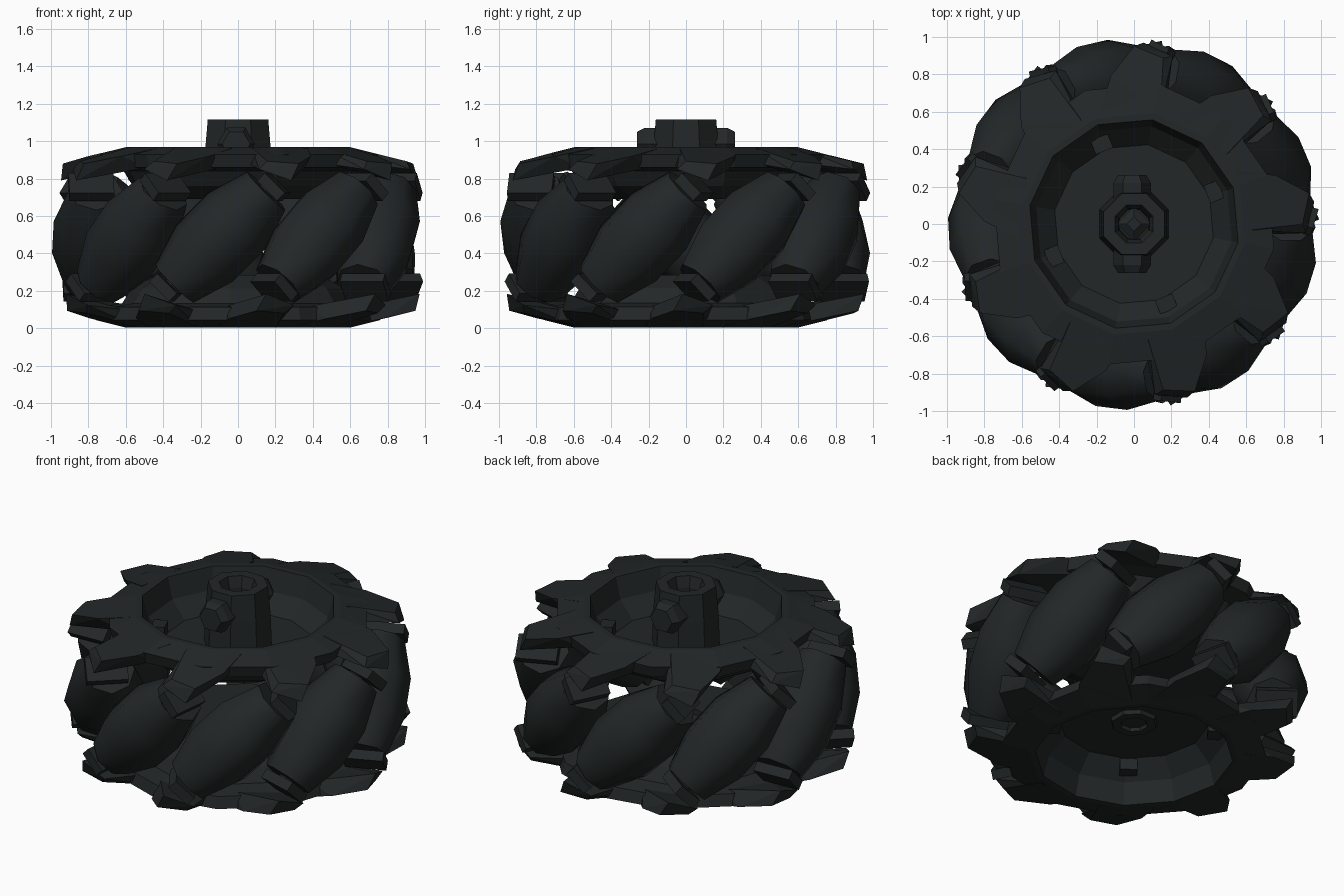
import bpy, bmesh
from math import radians, cos, sin, pi
from mathutils import Matrix, Vector

if "Cube" in bpy.data.objects:
    bpy.data.objects.remove(bpy.data.objects["Cube"])

N = 9                      # rollers around the wheel
START = radians(-97)
MID = 0.487                # height of the wheel's middle plane
TILT = radians(45)

mat = bpy.data.materials.new("dark_rubber")
mat.diffuse_color = (0.016, 0.02, 0.02, 1)
mat.use_nodes = True
mat.node_tree.nodes["Principled BSDF"].inputs["Base Color"].default_value = mat.diffuse_color


def finish(bm, name, smooth=False):
    bmesh.ops.recalc_face_normals(bm, faces=bm.faces)
    for f in bm.faces:
        f.smooth = smooth
    me = bpy.data.meshes.new(name)
    bm.to_mesh(me)
    bm.free()
    me.materials.append(mat)
    ob = bpy.data.objects.new(name, me)
    bpy.context.collection.objects.link(ob)
    return ob


def lathe(bm, profile, sides, matrix=Matrix(), closed=True, phase=0.0):
    """Spin (radius, z) points; closed joins last to first, else caps the ends."""
    rings = [[bm.verts.new(matrix @ Vector((r * cos(phase + 2 * pi * i / sides),
                                            r * sin(phase + 2 * pi * i / sides), z)))
              for i in range(sides)] for r, z in profile]
    pairs = list(zip(rings, rings[1:]))
    if closed:
        pairs.append((rings[-1], rings[0]))
    else:
        bm.faces.new(rings[0])
        bm.faces.new(rings[-1])
    for a, b in pairs:
        for i in range(sides):
            j = (i + 1) % sides
            bm.faces.new((a[i], a[j], b[j], b[i]))


def box(bm, size, matrix):
    bmesh.ops.create_cube(bm, size=1, matrix=matrix @ Matrix.Diagonal((*size, 1)))


def hull(bm, points):
    vs = [bm.verts.new(p) for p in points]
    bmesh.ops.convex_hull(bm, input=vs)


def polar(r, a, z):
    return Vector((r * cos(a), r * sin(a), z))


def roller_frame(i):
    """x = radial, z = along the tilted roller axis."""
    a = START + i * 2 * pi / N
    return (Matrix.Translation(polar(0.775, a, MID)) @ Matrix.Rotation(a, 4, 'Z')
            @ Matrix.Rotation(-TILT, 4, 'X'))


# Barrel rollers and their axle pins
for i in range(N):
    bm = bmesh.new()
    lathe(bm, [(0.145, -0.35), (0.215, -0.12), (0.215, 0.12), (0.145, 0.35)],
          8, roller_frame(i), closed=False)
    ob = finish(bm, f"roller_{i + 1}", True)
    bpy.context.view_layer.objects.active = ob
    ob.select_set(True)
    bpy.ops.object.shade_smooth_by_angle(angle=radians(50))
    ob.select_set(False)
    bm = bmesh.new()
    lathe(bm, [(0.05, -0.42), (0.05, 0.42)], 6, roller_frame(i), closed=False)
    finish(bm, f"axle_pin_{i + 1}")

# Side plates: dished ring, roller brackets and bolts; the lower one is turned over
turn = (Matrix.Translation((0, 0, MID)) @ Matrix.Rotation(pi, 4, polar(1, START, 0))
        @ Matrix.Translation((0, 0, -MID)))
for side, M in (("top", Matrix()), ("bottom", turn)):
    bm = bmesh.new()
    lathe(bm, [(0.10, 0.74), (0.43, 0.74), (0.53, 0.84), (0.565, 0.97), (0.60, 0.97),
               (0.76, 0.93), (0.74, 0.86), (0.62, 0.84), (0.57, 0.76),
               (0.44, 0.69), (0.10, 0.69)], 12, M, phase=radians(20))
    finish(bm, side + "_dish")

    bm = bmesh.new()
    for i in range(N):
        a = START + i * 2 * pi / N
        # swept finger, root on one side and tip over the roller end
        pts = [(0.62, 14, 0.963), (0.62, 44, 0.963), (0.90, 17, 0.893), (0.92, 14, 0.85),
               (0.95, 27, 0.88), (0.97, 24, 0.79), (0.80, 36, 0.92), (0.66, 12, 0.88),
               (0.66, 40, 0.86)]
        hull(bm, [M @ polar(r, a + radians(d), z) for r, d, z in pts])
        # plate squared to the roller end
        box(bm, (0.24, 0.15, 0.06),
            M @ roller_frame(i) @ Matrix.Translation((0.025, 0.015, 0.395)))
    finish(bm, side + "_roller_brackets")

    bm = bmesh.new()
    for d in (22, 112, 202, 292):
        box(bm, (0.08, 0.10, 0.07), M @ Matrix.Translation(polar(0.46, radians(d), 0.78))
            @ Matrix.Rotation(radians(d), 4, 'Z'))
    finish(bm, side + "_bolts")

# Hub post with a shallow hollow end
bm = bmesh.new()
lathe(bm, [(0.20, 0.70), (0.19, 0.95), (0.175, 1.115), (0.11, 1.115), (0.09, 1.05),
           (0.08, 0.70)], 8, phase=pi / 8)
finish(bm, "hub_post")

# Shaft seen inside the hub
bm = bmesh.new()
lathe(bm, [(0.095, 0.70), (0.095, 1.02), (0.04, 1.05)], 4, closed=False)
finish(bm, "hub_socket")

# Low boss around the centre hole below
bm = bmesh.new()
lathe(bm, [(0.14, 0.24), (0.13, 0.21), (0.08, 0.21), (0.07, 0.24)], 8, phase=pi / 8)
finish(bm, "bottom_boss")
bm = bmesh.new()
lathe(bm, [(0.11, 0.23), (0.11, 0.25)], 8, closed=False)
finish(bm, "bottom_hole_cover")

# Set screws on both sides of the hub
for s, name in ((1, "back"), (-1, "front")):
    bm = bmesh.new()
    lathe(bm, [(0.10, 0.12), (0.10, 0.22), (0.075, 0.262)], 6,
          Matrix.Translation((-0.01, 0, 0.985)) @ Matrix.Rotation(-s * pi / 2, 4, 'X'),
          closed=False)
    finish(bm, name + "_set_screw")
